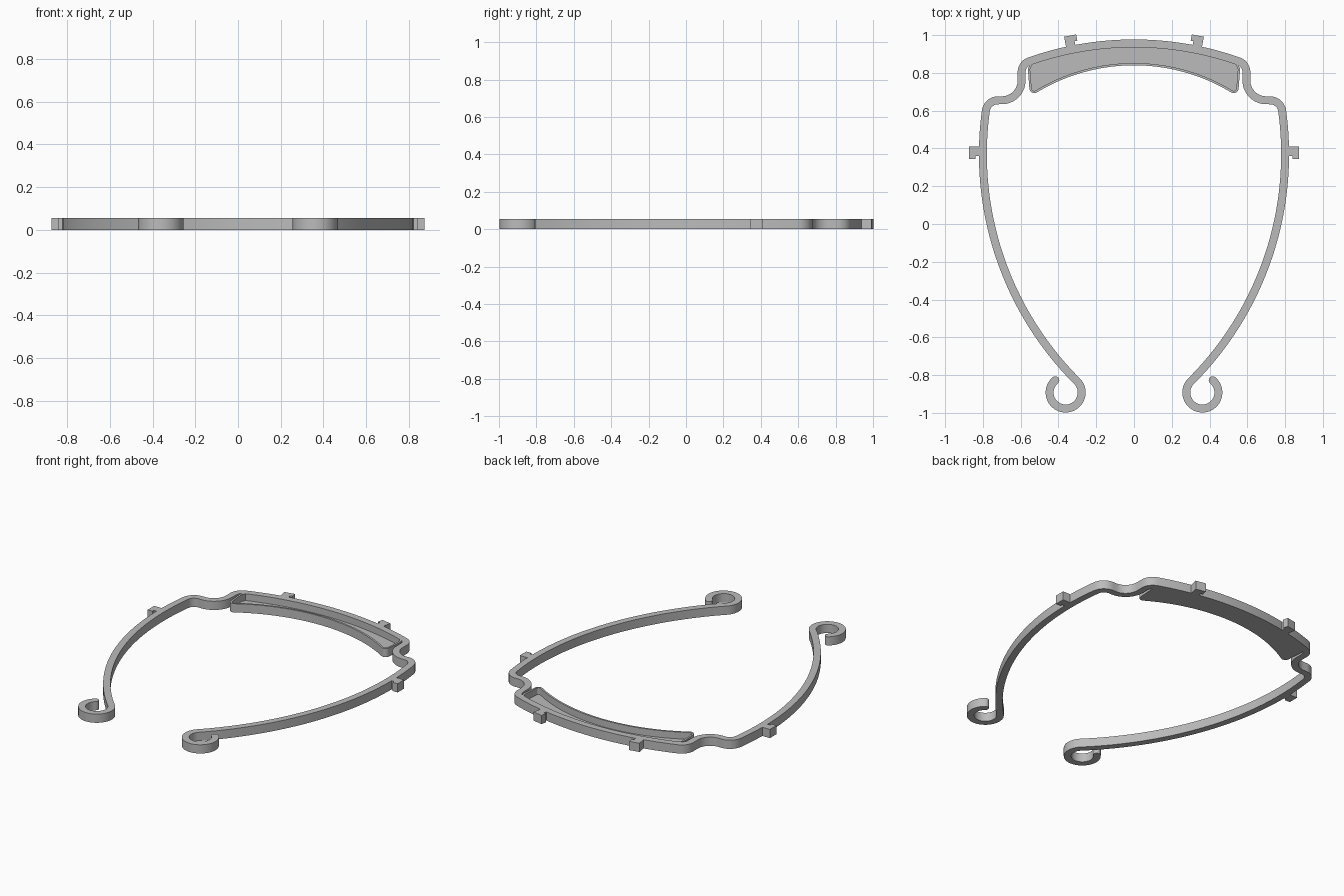
import bpy, bmesh
from math import sin, cos, radians, pi
from mathutils import Vector

cube = bpy.data.objects.get("Cube")
if cube:
    bpy.data.objects.remove(cube, do_unlink=True)

HEIGHT = 0.055
BAND = 0.021      # half width of the band
LIP = 0.006       # half width of the tray lip

grey = bpy.data.materials.new("plain grey")
grey.use_nodes = True
colour = (0.5, 0.5, 0.5, 1)
grey.diffuse_color = colour
grey.node_tree.nodes["Principled BSDF"].inputs["Base Color"].default_value = colour


def arc(cx, cy, r, start, end, n):
    angles = [radians(start + (end - start) * i / n) for i in range(n + 1)]
    return [Vector((cx + r * cos(a), cy + r * sin(a))) for a in angles]


def mirrored(half):
    """Continue a path that ends on the centre line to the other side."""
    return half + [Vector((-p.x, p.y)) for p in reversed(half[:-1])]


def ribbon(path, w):
    """Outline of a path of half width w with round ends."""
    left, right, n = [], [], len(path)
    for i, p in enumerate(path):
        t = (path[min(i + 1, n - 1)] - path[max(i - 1, 0)]).normalized()
        side = Vector((-t.y, t.x)) * w
        left.append(p + side)
        right.append(p - side)

    def cap(p, edge):
        d = edge - p
        return [p + Vector((d.x * cos(a) + d.y * sin(a), d.y * cos(a) - d.x * sin(a)))
                for a in [pi * k / 8 for k in range(1, 8)]]
    return left + cap(path[-1], left[-1]) + right[::-1] + cap(path[0], right[0])


def prism(name, outline, top=HEIGHT):
    bm = bmesh.new()
    face = bm.faces.new([bm.verts.new((p[0], p[1], 0)) for p in outline])
    result = bmesh.ops.extrude_face_region(bm, geom=[face])
    verts = [g for g in result["geom"] if isinstance(g, bmesh.types.BMVert)]
    bmesh.ops.translate(bm, verts=verts, vec=(0, 0, top))
    bmesh.ops.recalc_face_normals(bm, faces=bm.faces)
    mesh = bpy.data.meshes.new(name)
    bm.to_mesh(mesh)
    bm.free()
    mesh.materials.append(grey)
    obj = bpy.data.objects.new(name, mesh)
    bpy.context.collection.objects.link(obj)
    bpy.ops.object.select_all(action='DESELECT')
    obj.select_set(True)
    bpy.context.view_layer.objects.active = obj
    bpy.ops.object.shade_smooth_by_angle(angle=radians(30))
    return obj


# Headband: hook, long arm, shoulder, inward step, corner, back arc
half = arc(0.362, -0.892, 0.085, 50, -225, 40)
half += arc(-0.9, 0.37, 1.7, -45, 7.5, 48)[1:]
half += arc(0.72, 0.59, 0.065, 8, 92, 12)
half += arc(0.70, 0.76, 0.105, -92, -180, 14)
half += arc(0.535, 0.8045, 0.06, 0, 70.6, 12)
half += arc(0, -0.714, 1.67, 70.6, 90, 16)[1:]
prism("headband", ribbon(mirrored(half), BAND))

# Tray lip: side, rounded corner and inner arc
lip = [Vector((0.535, 0.868)), Vector((0.556, 0.82))]
lip += arc(0.528, 0.7187, 0.02, 360, 238.8, 8)
lip += arc(0, -0.154, 1.0, 58.8, 90, 24)[1:]
lip = mirrored(lip)
prism("tray_lip", ribbon(lip, LIP))

# Tray floor between the lip and the back of the band
prism("tray_floor", lip + arc(0, -0.714, 1.665, 108, 72, 32), 0.012)

# Small T-shaped tabs, notched on one side
tab = [(-0.03, -0.02), (0.02, -0.02), (0.02, 0.022), (0.035, 0.022),
       (0.035, 0.056), (-0.03, 0.056)]
for side, label in ((1, "left"), (-1, "right")):
    for place, x, y, angle in (("back", 0.33, 0.942, -11), ("side", 0.817, 0.38, -90)):
        c, s = cos(radians(angle)), sin(radians(angle))
        flip = -1 if place == "back" else 1
        pts = [(side * (x + flip * u * c - v * s), y + flip * u * s + v * c) for u, v in tab]
        prism(f"{label}_{place}_tab", pts)
